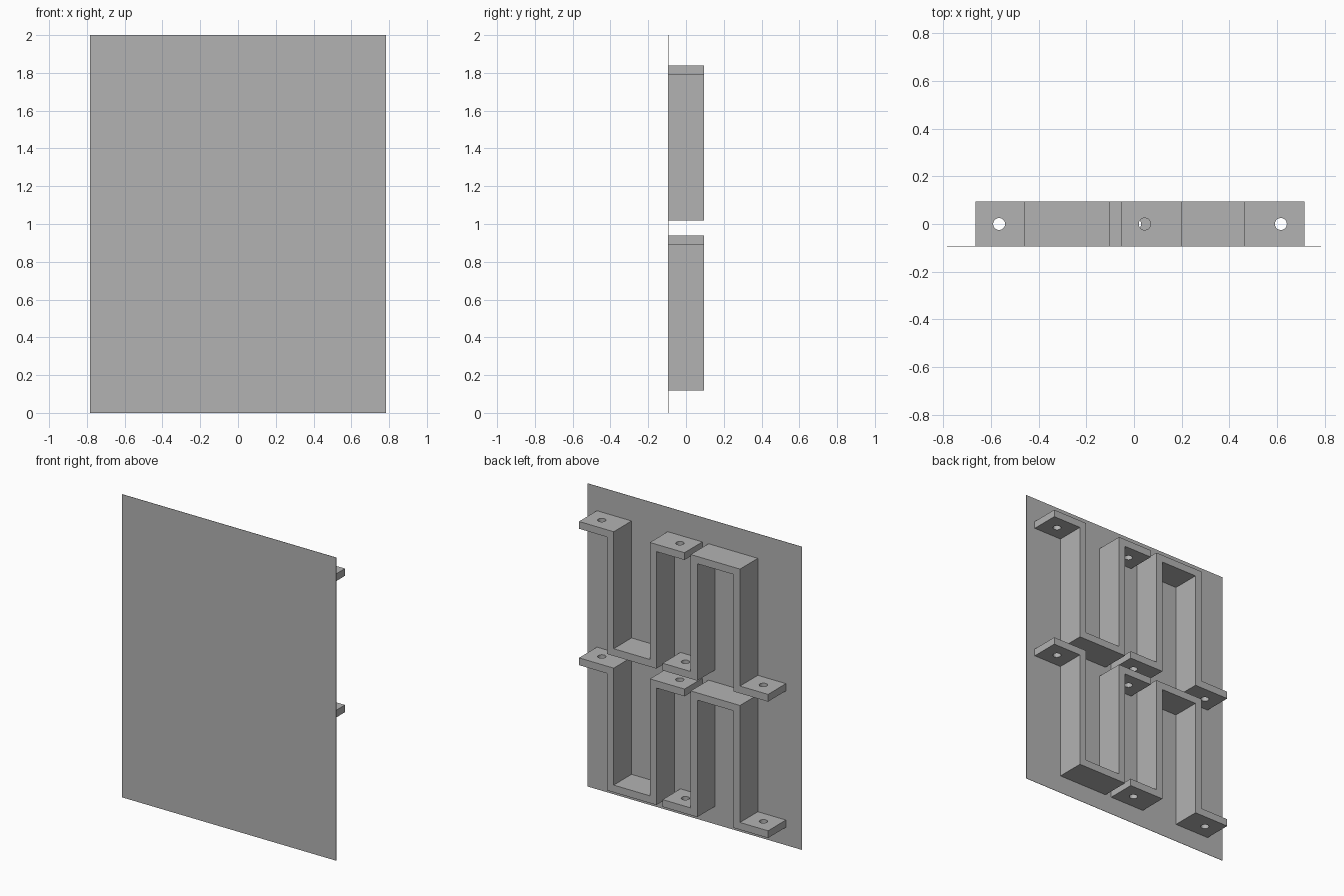
import bpy, bmesh
from mathutils import Matrix, Vector

cube = bpy.data.objects.get("Cube")
if cube:
    bpy.data.objects.remove(cube, do_unlink=True)

grey = bpy.data.materials.new("plain grey")
grey.use_nodes = True
colour = (0.45, 0.45, 0.45, 1)
grey.diffuse_color = colour
grey.node_tree.nodes["Principled BSDF"].inputs["Base Color"].default_value = colour

DEPTH = 0.094      # half of the overall depth
SKIN = 0.002       # panel thickness
STRIP = 0.048      # bracket strip thickness
HEIGHT = 0.82
CROWN, FOOT, HOLE = 0.18, 0.385, 0.285   # half widths and hole offset


def add_object(name, bm):
    bmesh.ops.recalc_face_normals(bm, faces=bm.faces)
    mesh = bpy.data.meshes.new(name)
    bm.to_mesh(mesh)
    bm.free()
    mesh.materials.append(grey)
    obj = bpy.data.objects.new(name, mesh)
    bpy.context.collection.objects.link(obj)
    return obj


def bracket(name, cx, z0, inverted):
    """Hat-section strip with a drilled foot on each side."""
    def place(x, z):
        return cx + x, z0 + (HEIGHT - z if inverted else z)

    half = [(FOOT, 0), (FOOT, STRIP), (CROWN, STRIP), (CROWN, HEIGHT)]
    inner = [(CROWN - STRIP, HEIGHT - STRIP), (CROWN - STRIP, 0)]
    outline = half + [(-x, z) for x, z in reversed(half)]
    outline += [(-x, z) for x, z in reversed(inner)] + inner

    bm = bmesh.new()
    front = -DEPTH + SKIN
    verts = []
    for x, z in outline:
        px, pz = place(x, z)
        verts.append(bm.verts.new((px, front, pz)))
    face = bm.faces.new(verts)
    swept = bmesh.ops.extrude_face_region(bm, geom=[face])["geom"]
    bmesh.ops.translate(bm, vec=(0, DEPTH - front, 0),
                        verts=[v for v in swept if isinstance(v, bmesh.types.BMVert)])
    obj = add_object(name, bm)

    # Drill the screw holes
    drill = bmesh.new()
    for side in (-1, 1):
        px, pz = place(side * HOLE, STRIP / 2)
        bmesh.ops.create_cone(drill, cap_ends=True, segments=32, radius1=0.025,
                              radius2=0.025, depth=STRIP * 3,
                              matrix=Matrix.Translation(Vector((px, 0, pz))))
    cutter = add_object("hole_cutter", drill)
    cutter.hide_render = True
    cut = obj.modifiers.new("holes", 'BOOLEAN')
    cut.operation, cut.solver, cut.object = 'DIFFERENCE', 'EXACT', cutter
    graph = bpy.context.evaluated_depsgraph_get()
    drilled = bpy.data.meshes.new_from_object(obj.evaluated_get(graph))
    obj.modifiers.clear()
    obj.data = drilled
    bpy.data.objects.remove(cutter, do_unlink=True)


# Front panel
bm = bmesh.new()
bmesh.ops.create_cube(bm, size=1)
bmesh.ops.scale(bm, vec=(1.565, SKIN, 2), verts=bm.verts)
bmesh.ops.translate(bm, vec=(0, -DEPTH + SKIN / 2, 1), verts=bm.verts)
add_object("front_panel", bm)

# Two rows of brackets, one upright and one inverted in each
for row, z0 in (("lower", 0.118), ("upper", 1.018)):
    bracket(row + "_inverted_bracket", 0.33, z0, True)
    bracket(row + "_upright_bracket", -0.28, z0, False)
